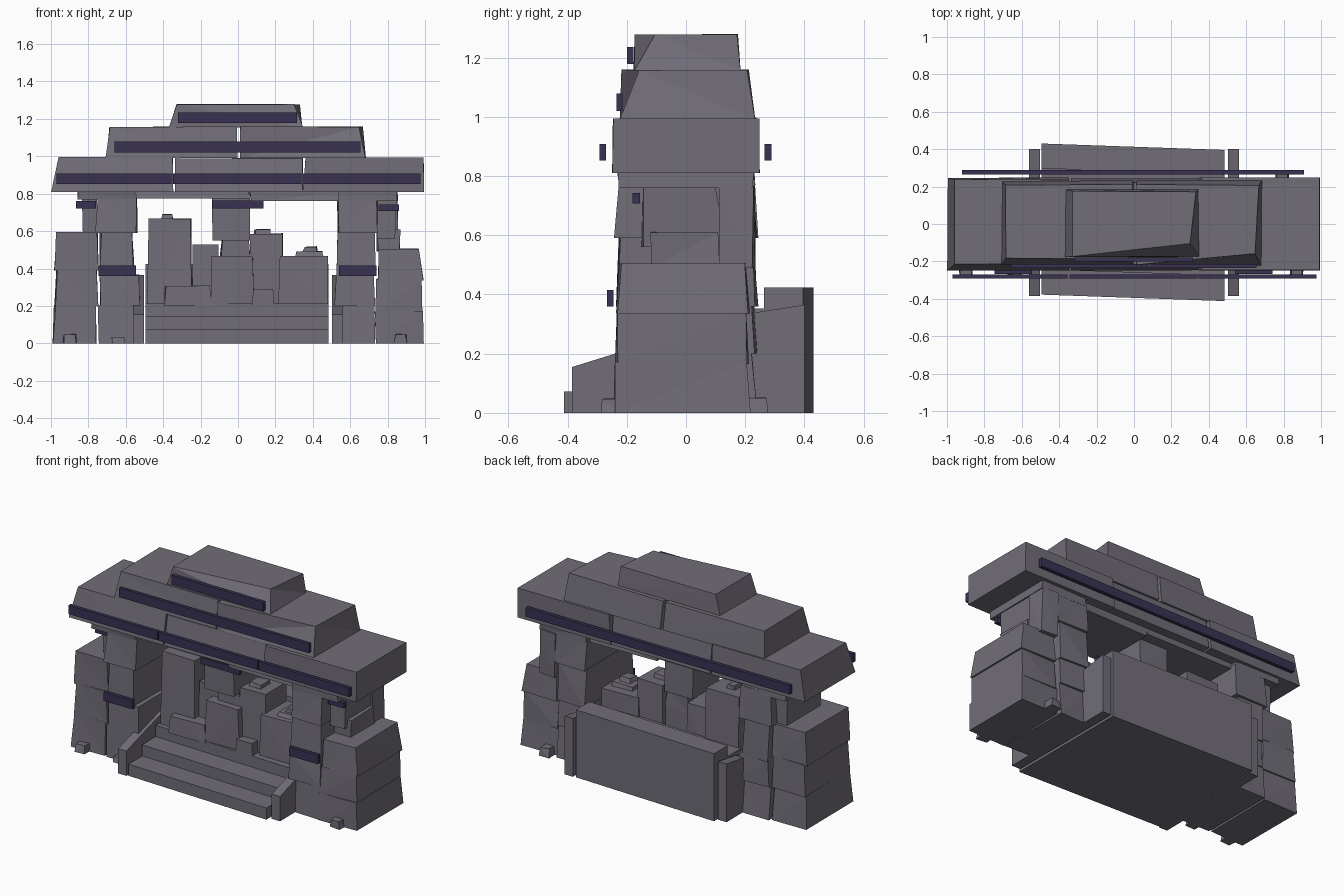
import bpy, bmesh, random

random.seed(4)


def material(name, rgb):
    m = bpy.data.materials.new(name)
    m.diffuse_color = (*rgb, 1)
    return m


STONE = material("grey stone", (0.165, 0.153, 0.187))
TRIM = material("dark violet trim", (0.040, 0.031, 0.085))


def finish(name, bm, mat):
    bmesh.ops.recalc_face_normals(bm, faces=bm.faces)
    me = bpy.data.meshes.new(name)
    bm.to_mesh(me)
    bm.free()
    me.materials.append(mat)
    ob = bpy.data.objects.new(name, me)
    bpy.context.collection.objects.link(ob)


def block(name, x, y, z, inset=(0, 0, 0, 0), chip=0.012, mat=STONE, cut=(0, 0)):
    """Box with top edges moved in by inset (left, right, front, back), corners chipped inward.
    cut moves the front right top corner back and sideways."""
    bm = bmesh.new()
    bmesh.ops.create_cube(bm, size=1)
    for v in bm.verts:
        sx, sy, sz = (1 if c > 0 else -1 for c in v.co)
        px, py, pz = x[sx > 0], y[sy > 0], z[sz > 0]
        if sz > 0:
            px += inset[0] if sx < 0 else -inset[1]
            py += inset[2] if sy < 0 else -inset[3]
            if sx > 0 > sy:
                px, py = px - cut[0], py + cut[1]
        r = random.random
        v.co = (px - sx * chip * r(), py - sy * chip * r(), pz - max(sz, 0) * chip * 0.5 * r())
    if chip:
        bmesh.ops.triangulate(bm, faces=bm.faces)
    finish(name, bm, mat)


def prism(name, profile, x0, x1, skew=0):
    """Side profile (y, z) stretched along x, with an optional skew of y."""
    bm = bmesh.new()
    f = bm.faces.new([bm.verts.new((x0, py - skew * x0, pz)) for py, pz in profile])
    ext = bmesh.ops.extrude_face_region(bm, geom=[f])
    for v in ext["geom"]:
        if isinstance(v, bmesh.types.BMVert):
            v.co.x = x1
            v.co.y -= skew * (x1 - x0)
    finish(name, bm, STONE)


# Three stepped roof courses
block("roof_low_left", (-1, -0.345), (-0.25, 0.25), (0.81, 0.998), (0.04, 0, 0.035, 0.01), 0.005)
block("roof_low_middle", (-0.34, 0.35), (-0.25, 0.245), (0.81, 0.99), (0, 0, 0.03, 0.02), 0.005)
block("roof_low_right", (0.345, 0.995), (-0.252, 0.25), (0.81, 0.995), (0.015, 0, 0.003, 0), 0.004)
block("roof_mid_left", (-0.71, 0.0), (-0.22, 0.235), (0.99, 1.16), (0.02, 0, 0.03, 0.02), 0.008)
block("roof_mid_right", (0.01, 0.685), (-0.225, 0.237), (0.99, 1.16), (0, 0.015, 0.005, 0.025), 0.006,
      cut=(0.02, 0.06))
block("roof_cap", (-0.37, 0.35), (-0.18, 0.187), (1.155, 1.28), (0.04, 0.015, 0.005, 0.01), 0.006,
      cut=(0.035, 0.065))

# Lintel and capitals beneath the roof
block("lintel_left", (-0.58, 0.07), (-0.2, 0.2), (0.775, 0.815))
block("lintel_right", (0.06, 0.6), (-0.2, 0.2), (0.76, 0.815))
block("lintel_drop", (-0.14, 0.065), (-0.14, 0.13), (0.55, 0.78), chip=0.008)
block("left_capital", (-0.86, -0.54), (-0.235, 0.235), (0.77, 0.815))
block("right_capital", (0.53, 0.86), (-0.235, 0.235), (0.76, 0.815))

# Gate piers: x0, x1, z0, z1 for each course
INNER = [
    (-0.755, -0.505, 0.0, 0.205), (-0.745, -0.515, 0.2, 0.37),
    (-0.745, -0.55, 0.36, 0.6), (-0.765, -0.535, 0.59, 0.795),
    (0.5, 0.74, 0.0, 0.205), (0.51, 0.74, 0.2, 0.37),
    (0.525, 0.74, 0.36, 0.6), (0.525, 0.755, 0.59, 0.785),
]
for i, (x0, x1, z0, z1) in enumerate(INNER):
    block(f"inner_pier_{i}", (x0, x1), (-0.245, 0.245), (z0, z1), (0.003, 0.003, 0.012, 0.012), 0.014)

# Outer buttresses: x0, x1, y0, y1, z0, z1
OUTER = [
    (-0.995, -0.75, -0.245, 0.23, 0.0, 0.21), (-0.985, -0.745, -0.235, 0.23, 0.2, 0.4),
    (-0.985, -0.745, -0.23, 0.22, 0.39, 0.6),
    (0.73, 1.0, -0.25, 0.225, 0.0, 0.175), (0.735, 0.99, -0.242, 0.217, 0.165, 0.345),
    (0.745, 0.995, -0.238, 0.217, 0.335, 0.507),
]
for i, (x0, x1, y0, y1, z0, z1) in enumerate(OUTER):
    side = (0.01, 0) if x0 < 0 else (0, 0.022 if i == 5 else 0.008)
    block(f"buttress_{i}", (x0, x1), (y0, y1), (z0, z1), (*side, 0.008, 0.01), 0.012)
block("left_shoulder", (-0.835, -0.75), (-0.155, 0.19), (0.59, 0.78))
block("right_shoulder_low", (0.74, 0.87), (-0.125, 0.12), (0.49, 0.615))
block("right_shoulder_front", (0.74, 0.85), (-0.155, 0.135), (0.56, 0.77), (0, 0, 0, 0.03))
block("right_shoulder_back", (0.74, 0.86), (0.11, 0.235), (0.49, 0.77))

# Broad stair climbing to the rear wall, set slightly askew
steps = [(-0.395 + 0.135 * i, 0.07 * (i + 1) + 0.003) for i in range(6)]
outline = [(-0.395, 0.0)]
for i, (y, z) in enumerate(steps):
    outline.append((y, z))
    outline.append((steps[i + 1][0] if i < 5 else 0.413, z))
outline.append((0.413, 0.0))
prism("stair", outline, -0.495, 0.485, 0.035)

# Sloping cheek walls either side of the stair
cheek = [(-0.385, 0.0), (-0.385, 0.155), (-0.24, 0.2), (0.24, 0.34), (0.4, 0.365), (0.4, 0.0)]
for side in (-1, 1):
    x = 0.532 * side
    prism("left_cheek" if side < 0 else "right_cheek", cheek, x - 0.029, x + 0.029)

# Rubble standing on the stair: x0, x1, y0, y1, z0, z1
RUBBLE = [
    (-0.49, -0.24, -0.08, 0.17, 0.2, 0.67), (-0.415, -0.335, 0.0, 0.1, 0.65, 0.692),
    (-0.25, -0.09, -0.05, 0.15, 0.2, 0.53), (-0.15, 0.095, -0.12, 0.12, 0.2, 0.47),
    (-0.1, 0.07, -0.08, 0.12, 0.45, 0.56), (0.055, 0.25, -0.08, 0.15, 0.2, 0.59),
    (0.08, 0.18, -0.03, 0.08, 0.57, 0.612), (0.215, 0.488, -0.1, 0.16, 0.2, 0.47),
    (0.3, 0.46, -0.06, 0.1, 0.46, 0.495), (0.34, 0.43, -0.03, 0.06, 0.48, 0.52),
    (-0.4, -0.14, -0.13, 0.0, 0.2, 0.31), (0.07, 0.2, -0.14, 0.0, 0.2, 0.29),
]
for i, (x0, x1, y0, y1, z0, z1) in enumerate(RUBBLE):
    block(f"rubble_{i}", (x0, x1), (y0, y1), (z0, z1), (0.006,) * 4, 0.012)

# Small loose stones at the foot of the piers
for i, (x, y, h) in enumerate([(-0.9, -0.25, 0.05), (-0.64, -0.24, 0.035), (0.87, -0.25, 0.05), (0.79, 0.24, 0.055)]):
    block(f"loose_stone_{i}", (x - 0.042, x + 0.042), (y - 0.04, y + 0.04), (0, h), (0.006,) * 4)

# Dark trim bars: x0, x1, y0, y1, z0, z1
BARS = [
    (-0.32, 0.315, -0.2, -0.178, 1.178, 1.235), (-0.66, 0.655, -0.235, -0.215, 1.02, 1.078),
    (-0.97, -0.355, -0.292, -0.27, 0.853, 0.908), (-0.345, 0.34, -0.292, -0.27, 0.853, 0.908),
    (0.345, 0.975, -0.292, -0.27, 0.853, 0.908), (-0.92, 0.91, 0.265, 0.288, 0.853, 0.908),
    (-0.865, -0.76, -0.18, -0.155, 0.722, 0.762), (0.75, 0.86, -0.18, -0.155, 0.708, 0.742),
    (-0.135, 0.135, -0.18, -0.155, 0.722, 0.764),
    (-0.745, -0.545, -0.267, -0.245, 0.36, 0.415), (0.54, 0.74, -0.267, -0.245, 0.36, 0.415),
]
for i, (x0, x1, y0, y1, z0, z1) in enumerate(BARS):
    block(f"trim_bar_{i}", (x0, x1), (y0, y1), (z0, z1), chip=0, mat=TRIM)
